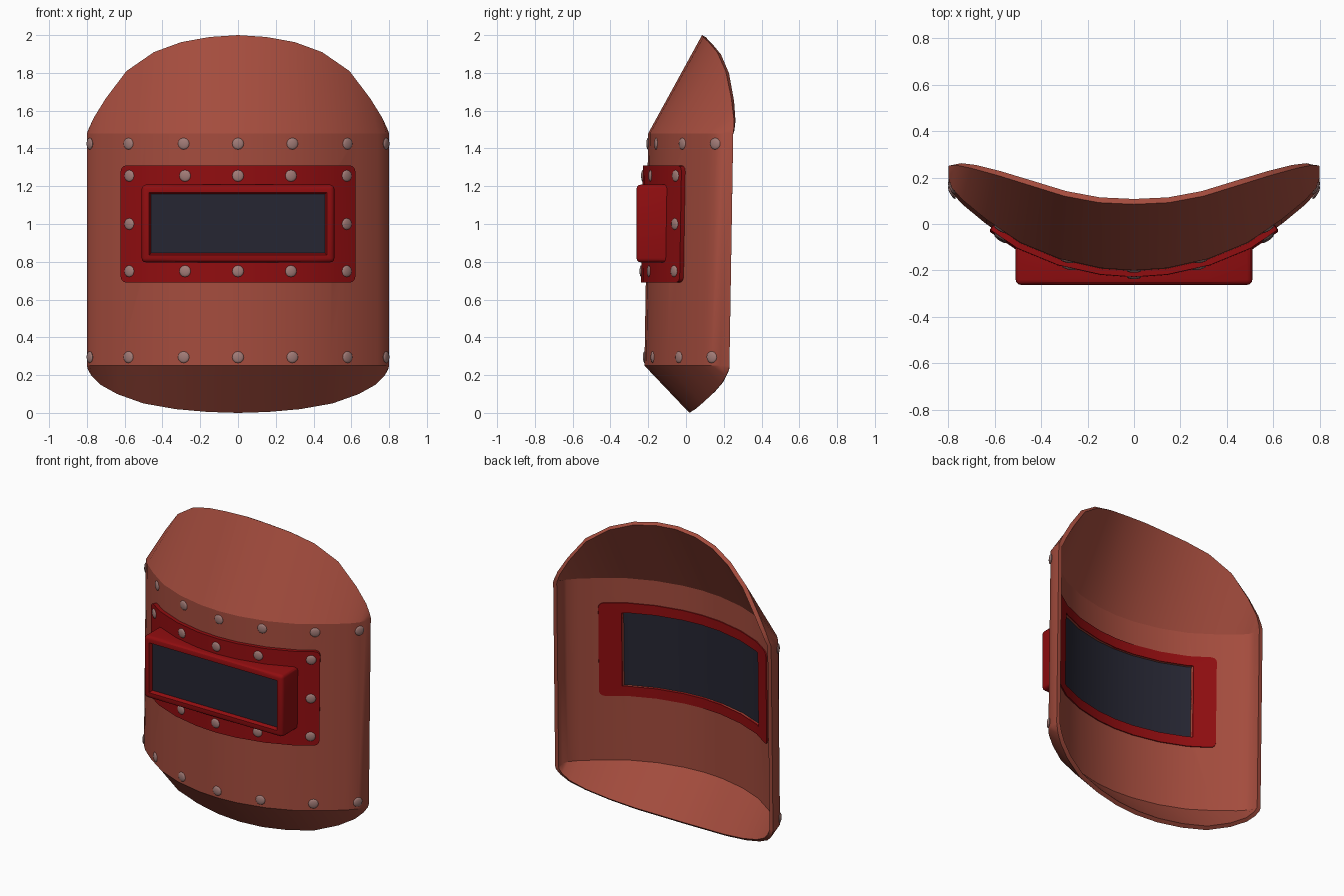
import bpy, bmesh, math
from mathutils import Vector, Matrix

if "Cube" in bpy.data.objects:
    bpy.data.objects.remove(bpy.data.objects["Cube"])

# Half plan outline of the mask front (x, y) and the two rims (x, y, z)
ARC = [(0, -.2), (.14, -.19), (.32, -.15), (.49, -.08), (.637, .02),
       (.74, .105), (.785, .155), (.8, .2), (.8, .25)]
TOP = [(0, .085, 2), (.15, .092, 1.99), (.3, .12, 1.963), (.445, .165, 1.91),
       (.59, .21, 1.81), (.7, .24, 1.665), (.765, .253, 1.56), (.79, .253, 1.505)]
LOW = [(0, .018, 0), (.16, .025, .005), (.33, .05, .02), (.5, .085, .05),
       (.64, .14, .1), (.73, .185, .15), (.775, .212, .195), (.795, .228, .23)]
Z_LOW, Z_HIGH, WALL = .25, 1.48, .026


def material(name, rgb):
    m = bpy.data.materials.new(name)
    m.diffuse_color = (*rgb, 1)
    m.use_nodes = True
    m.node_tree.nodes["Principled BSDF"].inputs["Base Color"].default_value = m.diffuse_color
    return m


BROWN = material("rust brown", (.37, .072, .047))
RED = material("deep red", (.28, .004, .005))
GLASS = material("dark glass", (.019, .019, .032))
STEEL = material("dull rivet metal", (.36, .20, .185))


def make_object(name, bm, mats, angle=30):
    me = bpy.data.meshes.new(name)
    bm.to_mesh(me)
    bm.free()
    ob = bpy.data.objects.new(name, me)
    bpy.context.collection.objects.link(ob)
    for m in mats:
        me.materials.append(m)
    if angle:
        smooth(ob, angle)
    return ob


def smooth(ob, angle):
    bpy.ops.object.select_all(action='DESELECT')
    ob.select_set(True)
    bpy.context.view_layer.objects.active = ob
    bpy.ops.object.shade_smooth_by_angle(angle=math.radians(angle))


def apply_all(ob):
    bpy.context.view_layer.objects.active = ob
    for m in list(ob.modifiers):
        bpy.ops.object.modifier_apply(modifier=m.name)


def arc(x):
    x = min(abs(x), .8)
    for (x0, y0), (x1, y1) in zip(ARC, ARC[1:]):
        if x <= x1:
            return y0 + (y1 - y0) * (x - x0) / (x1 - x0)
    return .2


def tilt(z):
    return -.02 * (Z_HIGH - z) / (Z_HIGH - Z_LOW)


def on_front(x, z, out):
    """Point and outward normal on the curved front, raised by out."""
    a, b = max(x - .025, -.8), min(x + .025, .8)
    n = Vector(((arc(b) - arc(a)) / (b - a), -1, 0)).normalized()
    return Vector((x, arc(x) + tilt(z), z)) + n * out, n


def box(x, y0, y1, z0, z1):
    bm = bmesh.new()
    bmesh.ops.create_cube(bm, size=1)
    for v in bm.verts:
        v.co = (v.co.x * 2 * x, y1 if v.co.y > 0 else y0, z1 if v.co.z > 0 else z0)
    return bm


def slice_columns(bm):
    for x, _ in ARC[:6]:
        for s in ((1,) if x == 0 else (1, -1)):
            bmesh.ops.bisect_plane(bm, geom=bm.verts[:] + bm.edges[:] + bm.faces[:],
                                   plane_co=(s * x, 0, 0), plane_no=(1, 0, 0))


def curved_panel(name, x, z0, z1, out_front, out_back, mat, radius=.03):
    """Rounded rectangle bent onto the mask front."""
    bm = box(x, -1, 1, z0, z1)
    corners = [e for e in bm.edges if abs(e.verts[0].co.y - e.verts[1].co.y) > 1]
    bmesh.ops.bevel(bm, geom=corners, offset=radius, segments=3, profile=.5, affect='EDGES')
    slice_columns(bm)
    for v in bm.verts:
        v.co = on_front(v.co.x, v.co.z, out_front if v.co.y < 0 else out_back)[0]
    return make_object(name, bm, [mat])


# Shell: front wall with sloping brow and chin
bm = bmesh.new()
cols = []
for i, s in [(i, -1) for i in range(8, 0, -1)] + [(i, 1) for i in range(9)]:
    x, y = ARC[i]
    col = [bm.verts.new((s * x, y + tilt(z), z)) for z in (Z_LOW, Z_HIGH)]
    if i < 8:
        lo, hi = LOW[i], TOP[i]
        col = [bm.verts.new((s * lo[0], *lo[1:]))] + col + [bm.verts.new((s * hi[0], *hi[1:]))]
    else:
        col = [col[0], col[0], col[1], col[1]]
    cols.append(col)
for a, b in zip(cols, cols[1:]):
    for r in range(3):
        quad = [a[r], b[r], b[r + 1], a[r + 1]]
        bm.faces.new(list(dict.fromkeys(quad)))
shell = make_object("mask_shell", bm, [BROWN], 0)
solid = shell.modifiers.new("wall", 'SOLIDIFY')
solid.thickness, solid.offset, solid.use_even_offset = WALL, -1, True

# Red plates outside and inside the window
curved_panel("outer_plate", .607, .69, 1.31, .025, -.005, RED)
inner = curved_panel("inner_plate", .635, .69, 1.31, -.02, -WALL - .007, RED)

# Window opening through shell and inner plate
cutter = make_object("window_cutter", box(.5, -.5, .15, .755, 1.245), [BROWN], 0)
cutter.hide_render = True
for ob in (shell, inner):
    cut = ob.modifiers.new("window", 'BOOLEAN')
    cut.operation, cut.solver, cut.object = 'DIFFERENCE', 'EXACT', cutter
    apply_all(ob)
    smooth(ob, 24)
bpy.data.objects.remove(cutter)

# Curved glass seen from inside
curved_panel("inner_glass", .515, .745, 1.255, -.004, -.014, GLASS, .01)

# Lens housing: rounded box with recessed flat glass
bm = box(.51, -.262, 0, .797, 1.208)
front = [e for e in bm.edges if any(v.co.y < -.1 for v in e.verts)]
bmesh.ops.bevel(bm, geom=front, offset=.022, segments=3, profile=.5, affect='EDGES')
slice_columns(bm)
for v in bm.verts:
    if v.co.y > -.01:
        v.co.y = arc(v.co.x) + tilt(v.co.z) - .003
bm.normal_update()
pane = [f for f in bm.faces if f.normal.y < -.99 and f.calc_center_median().y < -.26]
bmesh.ops.inset_region(bm, faces=pane, thickness=.018, use_even_offset=True)
bmesh.ops.inset_region(bm, faces=pane, thickness=.01, depth=-.022, use_even_offset=True)
for f in pane:
    f.material_index = 1
make_object("lens_housing", bm, [RED, GLASS])

# Rivets: shell rows, then plate border
spots = [(x, z, 0) for z in (.295, 1.425) for x in (0, .288, .58, .785)]
spots += [(x, z, .025) for z in (.75, 1.255) for x in (0, .275, .562)] + [(.562, 1, .025)]
bm = bmesh.new()
for x, z, out in spots:
    for s in ((1,) if x == 0 else (1, -1)):
        p, n = on_front(s * x, z, out)
        m = (Matrix.Translation(p) @ n.to_track_quat('Z', 'Y').to_matrix().to_4x4()
             @ Matrix.Diagonal((.031, .031, .009, 1)))
        bmesh.ops.create_uvsphere(bm, u_segments=12, v_segments=8, radius=1, matrix=m)
make_object("rivets", bm, [STEEL], 60)
